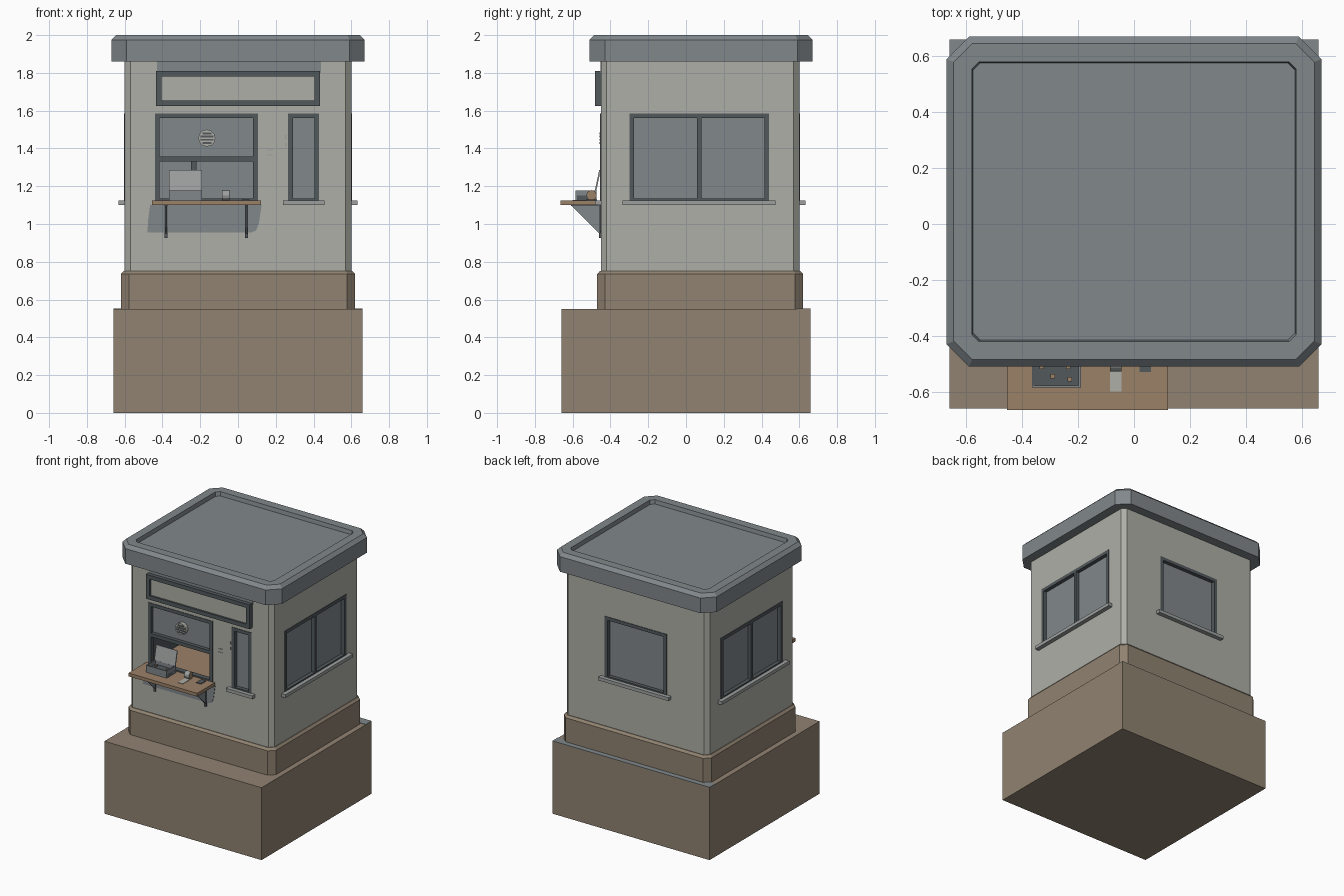
import bpy, bmesh, math
from mathutils import Matrix, Vector

if "Cube" in bpy.data.objects:
    bpy.data.objects.remove(bpy.data.objects["Cube"])


def material(name, r, g, b):
    m = bpy.data.materials.new(name)
    m.use_nodes = True
    m.diffuse_color = (r, g, b, 1)
    m.node_tree.nodes["Principled BSDF"].inputs["Base Color"].default_value = (r, g, b, 1)
    return m


WALL = material("pale wall", .43, .43, .39)
STONE = material("tan stone", .28, .225, .165)
SLATE = material("slate grey", .22, .245, .26)
DARK = material("dark frame", .085, .1, .107)
SILL = material("sill grey", .34, .35, .35)
WOOD = material("counter wood", .33, .22, .14)


def finish(name, bm, *mats):
    bmesh.ops.recalc_face_normals(bm, faces=bm.faces)
    mesh = bpy.data.meshes.new(name)
    bm.to_mesh(mesh)
    bm.free()
    for m in mats:
        mesh.materials.append(m)
    ob = bpy.data.objects.new(name, mesh)
    bpy.context.collection.objects.link(ob)
    return ob


def boxes(name, mat, spans, place=Matrix()):
    """One object from boxes given as (x0, x1, y0, y1, z0, z1)."""
    bm = bmesh.new()
    for x0, x1, y0, y1, z0, z1 in spans:
        centre = Vector((x0 + x1, y0 + y1, z0 + z1)) / 2
        size = Matrix.Diagonal((x1 - x0, y1 - y0, z1 - z0, 1))
        bmesh.ops.create_cube(bm, size=1, matrix=place @ Matrix.Translation(centre) @ size)
    return finish(name, bm, *([mat] if mat else []))


def stack(name, mat, rings):
    """Chamfered rectangles (half width, y0, y1, chamfer, z) joined upwards."""
    bm = bmesh.new()
    loops = []
    for w, y0, y1, c, z in rings:
        pts = [(w - c, y0), (w, y0 + c), (w, y1 - c), (w - c, y1),
               (c - w, y1), (-w, y1 - c), (-w, y0 + c), (c - w, y0)]
        loops.append([bm.verts.new((x, y, z)) for x, y in pts])
    for a, b in zip(loops, loops[1:]):
        for i in range(8):
            j = (i + 1) % 8
            bm.faces.new((a[i], a[j], b[j], b[i]))
    bm.faces.new(loops[0])
    bm.faces.new(loops[-1])
    return finish(name, bm, mat)


def extrude(name, mat, pts, offset):
    """Flat outline swept along an offset."""
    bm = bmesh.new()
    face = bm.faces.new([bm.verts.new(p) for p in pts])
    new = bmesh.ops.extrude_face_region(bm, geom=[face])["geom"]
    bmesh.ops.translate(bm, vec=offset, verts=[v for v in new if isinstance(v, bmesh.types.BMVert)])
    return finish(name, bm, mat)


def cylinder(name, mats, r, depth, centre, axis, sides):
    bm = bmesh.new()
    turn = Matrix.Rotation(math.pi / 2, 4, axis)
    bmesh.ops.create_cone(bm, cap_ends=True, segments=sides, radius1=r, radius2=r, depth=depth,
                          matrix=Matrix.Translation(centre) @ turn)
    for f in bm.faces:
        f.material_index = int(len(f.verts) > 4) * (len(mats) - 1)
    return finish(name, bm, *mats)


# Base, plinth, walls and roof
base = boxes("base", STONE, [(-.66, .66, -.66, .66, 0, .55)])
boxes("back_paving", SLATE, [(-.66, .66, .59, .66, .55, .553)])
stack("plinth", STONE, [(.62, -.47, .62, .042, .55), (.62, -.47, .62, .042, .735),
                        (.605, -.455, .605, .035, .752)])
walls = stack("walls", WALL, [(.6, -.45, .6, .03, .75), (.6, -.45, .6, .03, 1.87)])
stack("roof", SLATE, [(.67, -.51, .67, .08, 1.86), (.67, -.51, .67, .08, 1.975),
                      (.645, -.485, .645, .066, 2), (.58, -.42, .58, .025, 2),
                      (.575, -.415, .575, .025, 1.97)])

Z0, Z1, BAR, RAIL = 1.12, 1.585, .025, 1.33


def cut_wall(span, place):
    cutter = boxes("cutter", None, [span], place)
    mod = walls.modifiers.new("opening", "BOOLEAN")
    mod.operation, mod.solver, mod.object = "DIFFERENCE", "EXACT", cutter
    bpy.context.view_layer.objects.active = walls
    bpy.ops.object.modifier_apply(modifier=mod.name)
    bpy.data.objects.remove(cutter)


def window(name, u0, u1, place, mullion=None, rail=None, depth=.045, sill=.035):
    """Framed opening; local -y points out of the wall."""
    cut_wall((u0, u1, -.1, depth, Z0, Z1), place)
    y0, y1 = -.004, .035
    bars = [(u0, u0 + BAR, y0, y1, Z0, Z1), (u1 - BAR, u1, y0, y1, Z0, Z1),
            (u0, u1, y0, y1, Z1 - BAR, Z1), (u0, u1, y0, y1, Z0, Z0 + .015)]
    if mullion is not None:
        bars.append((mullion - .011, mullion + .011, y0, y1, Z0, Z1))
    if rail:
        bars.append((u0, u1, y0, y1, rail, rail + .027))
    boxes(name + "_frame", DARK, bars, place)
    boxes(name + "_glass", SLATE, [(u0, u1, .024, .032, rail or Z0, Z1)], place)
    if sill:
        boxes(name + "_sill", SILL, [(u0 - sill, u1 + sill, -.033, .02, 1.1, 1.125)], place)


# Windows on all four sides
front = Matrix.Translation((0, -.45, 0))
left = Matrix.Translation((.6, 0, 0)) @ Matrix.Rotation(math.pi / 2, 4, "Z")
right = Matrix.Translation((-.6, 0, 0)) @ Matrix.Rotation(-math.pi / 2, 4, "Z")
back = Matrix.Translation((0, .6, 0)) @ Matrix.Rotation(math.pi, 4, "Z")
window("left_window", -.3, .44, left, mullion=.07)
window("right_window", -.44, .3, right, mullion=-.07)
window("back_window", -.26, .26, back)
window("narrow_window", .265, .43, front, sill=.028)
window("serving_window", -.44, .105, front, rail=RAIL, depth=.6, sill=0)

# Room seen through the serving opening
boxes("inner_counter", WOOD, [(-.44, .105, -.42, .15, 1.115, 1.124)])
boxes("inner_back", SLATE, [(-.44, .105, .13, .15, 1.12, Z1)])
boxes("inner_sides", DARK, [(-.44, -.434, -.415, .13, 1.12, Z1), (.099, .105, -.415, .13, 1.12, Z1)])
boxes("inner_post", DARK, [(-.25, -.22, .1, .13, 1.12, Z1)])

# Speaking grille
cylinder("grille", [WALL], .045, .03, (-.165, -.44, 1.455), "X", 12)
boxes("grille_slots", DARK, [(-.165 - w, -.165 + w, -.458, -.45, z - .005, z + .005)
                             for z, w in ((1.48, .024), (1.463, .034), (1.446, .034), (1.429, .024))])

# Sign board above the window
S, T = .435, .03
boxes("sign_frame", DARK, [(-S, S, -.482, -.45, 1.78, 1.81), (-S, S, -.482, -.45, 1.625, 1.655),
                           (-S, T - S, -.482, -.45, 1.625, 1.81), (S - T, S, -.482, -.45, 1.625, 1.81)])
boxes("sign_panel", WALL, [(-S + T, S - T, -.468, -.45, 1.655, 1.78)])

# Grey wall patches above the sign and below the counter
boxes("sign_patch", SLATE, [(-.43, .44, -.453, -.449, 1.8, 1.86)])
extrude("counter_patch", SLATE, [(x, -.449, z) for x, z in (
    (-.465, 1.1), (.125, 1.1), (.11, 1.0), (.095, .965), (.07, .955), (-.48, .955), (-.475, 1.03))],
    (0, -.004, 0))

# Small notice plates
boxes("notice_lines", SILL, [(.15, .185, -.453, -.449, z, z + .006) for z in (1.362, 1.388)]
      + [(.25, .256, -.453, -.449, z, z + .02) for z in (1.41, 1.45)])

# Counter on two brackets
boxes("counter", WOOD, [(-.455, .122, -.665, -.42, 1.1, 1.125)])
for side, x in (("right", -.38), ("left", .045)):
    extrude(side + "_bracket_web", SLATE,
            [(x - .004, -.61, 1.1), (x - .004, -.45, 1.1), (x - .004, -.45, .94)], (.008, 0, 0))
    boxes(side + "_bracket_foot", DARK, [(x - .008, x + .008, -.46, -.449, .925, 1.1),
                                         (x - .008, x + .008, -.61, -.45, 1.094, 1.1)])

# Cash box with open lid and coins
X0, X1, Y0, Y1, W = -.365, -.19, -.585, -.475, .008
boxes("cash_box", SLATE, [(X0, X1, Y0, Y0 + W, 1.125, 1.178), (X0, X1, Y1 - W, Y1, 1.125, 1.178),
                          (X0, X0 + W, Y0, Y1, 1.125, 1.178), (X1 - W, X1, Y0, Y1, 1.125, 1.178)])
boxes("cash_box_floor", DARK, [(X0, X1, Y0, Y1, 1.125, 1.15)])
boxes("coins", WOOD, [(x - .008, x + .008, y - .008, y + .008, 1.15, 1.156)
                      for x, y in ((-.29, -.545), (-.23, -.555), (-.235, -.51), (-.33, -.51))])
tilt = Matrix.Translation((0, Y1, 1.175)) @ Matrix.Rotation(math.radians(-12), 4, "X")
boxes("cash_box_lid", SILL, [(X0, X1, -.008, 0, 0, .112)], tilt)

# Ticket roll with its paper tail, and a tray slot
cylinder("ticket_roll", [SILL, WOOD], .027, .04, (-.065, -.5, 1.152), "Y", 12)
boxes("ticket_tail", WALL, [(-.085, -.045, -.6, -.5, 1.125, 1.128)])
boxes("tray_slot", DARK, [(.02, .06, -.53, -.47, 1.125, 1.13)])
